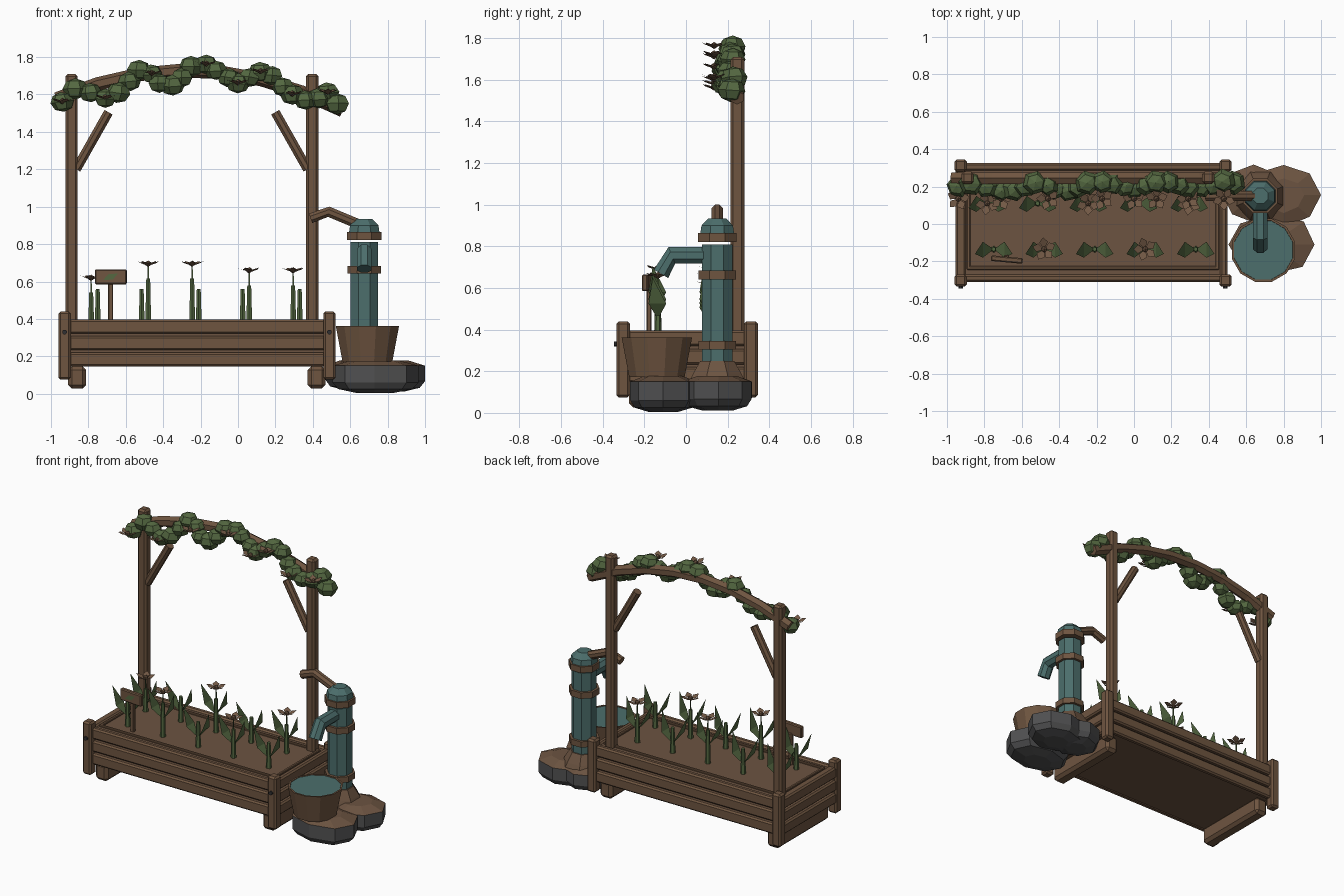
import bpy, bmesh, math, random
from mathutils import Vector, Matrix

random.seed(4)
cube = bpy.data.objects.get("Cube")
if cube:
    bpy.data.objects.remove(cube)


def material(name, *rgb):
    m = bpy.data.materials.new(name)
    m.use_nodes = True
    m.diffuse_color = (*rgb, 1)
    m.node_tree.nodes["Principled BSDF"].inputs["Base Color"].default_value = (*rgb, 1)
    return m


wood = material("wood brown", 0.157, 0.09, 0.051)
earth = material("earth brown", 0.15, 0.088, 0.053)
petal = material("petal brown", 0.17, 0.10, 0.06)
teal = material("teal paint", 0.072, 0.157, 0.15)
green = material("leaf green", 0.088, 0.138, 0.052)
stone = material("stone grey", 0.08, 0.08, 0.082)
iron = material("dark iron", 0.03, 0.03, 0.032)


def finish(name, bm, *mats):
    bmesh.ops.recalc_face_normals(bm, faces=bm.faces)
    me = bpy.data.meshes.new(name)
    bm.to_mesh(me)
    bm.free()
    for m in mats:
        me.materials.append(m)
    ob = bpy.data.objects.new(name, me)
    bpy.context.collection.objects.link(ob)
    return ob


def box(name, x, y, z, mat=wood, bevel=0.01):
    bm = bmesh.new()
    bmesh.ops.create_cube(bm, size=1)
    for v in bm.verts:
        v.co = Vector([(r[0] + r[1]) / 2 + c * (r[1] - r[0]) for r, c in zip((x, y, z), v.co)])
    if bevel:
        bmesh.ops.bevel(bm, geom=bm.edges[:], offset=bevel, segments=1, affect='EDGES')
    return finish(name, bm, mat)


def skin(name, rings, *mats):
    """Closed surface through rings of points."""
    bm = bmesh.new()
    rings = [[bm.verts.new(p) for p in ring] for ring in rings]
    n = len(rings[0])
    for a, b in zip(rings, rings[1:]):
        for i in range(n):
            j = (i + 1) % n
            bm.faces.new((a[i], a[j], b[j], b[i]))
    bm.faces.new(rings[0])
    bm.faces.new(rings[-1])
    return finish(name, bm, *mats)


def angles(n):
    return [(i + 0.5) * math.tau / n for i in range(n)]


def lathe(name, x, y, profile, mat, sides=8):
    return skin(name, [[(x + r * math.cos(a), y + r * math.sin(a), z) for a in angles(sides)]
                       for r, z in profile], mat)


def tube(name, points, normal, radius, mat, sides=8):
    """Mitred pipe along a path lying in the plane with the given normal."""
    pts, n, rings = [Vector(p) for p in points], Vector(normal), []
    for i, p in enumerate(pts):
        t = (pts[min(i + 1, len(pts) - 1)] - pts[max(i - 1, 0)]).normalized()
        step = (pts[max(i, 1)] - pts[max(i, 1) - 1]).normalized()
        side = t.cross(n) / t.dot(step)
        rings.append([p + radius * (n * math.cos(a) + side * math.sin(a)) for a in angles(sides)])
    return skin(name, rings, mat)


# Planter: planks, corner posts, bolts, runners
for i in range(3):
    z = (0.145 + i * 0.088, 0.22 + i * 0.088)
    box(f"front_plank_{i}", (-0.93, 0.49), (-0.31, -0.27), z)
    box(f"back_plank_{i}", (-0.93, 0.49), (0.285, 0.325), z)
    box(f"left_plank_{i}", (0.46, 0.5), (-0.29, 0.3), z)
    box(f"right_plank_{i}", (-0.955, -0.9), (-0.29, 0.3), z)
for x in (-0.927, 0.489):
    for y in (-0.302, 0.312):
        box("corner_post", (x - 0.033, x + 0.033), (y - 0.033, y + 0.033), (0.075, 0.44), bevel=0.012)
    tube("bolt", [(x, -0.346, 0.33), (x, -0.33, 0.33)], (1, 0, 0), 0.013, iron)
for x in (-0.86, 0.42):
    box("runner_foot", (x - 0.048, x + 0.048), (-0.275, 0.285), (0.027, 0.147), bevel=0.02)

# Soil bed with a narrow trim frame
box("soil", (-0.91, 0.47), (-0.28, 0.29), (0.15, 0.385), earth, 0)
for x in (-0.885, 0.445):
    box("side_trim", (x - 0.01, x + 0.01), (-0.24, 0.25), (0.37, 0.396), bevel=0.004)
for y in (-0.235, 0.245):
    box("long_trim", (-0.895, 0.455), (y - 0.01, y + 0.01), (0.37, 0.396), bevel=0.004)


# Arch: posts, braces, bowed beam
def arch(x):
    return 1.728 - 0.31 * (x + 0.27) ** 2


for x, s in ((-0.89, 1), (0.397, -1)):
    box("arch_post", (x - 0.033, x + 0.033), (0.214, 0.28), (0.15, 1.71), bevel=0.013)
    tube("arch_brace", [(x + s * 0.025, 0.245, 1.2), (x + s * 0.198, 0.245, 1.505)], (0, 1, 0), 0.027, wood)
xs = [-0.97 + i * 1.53 / 7 for i in range(8)]
tube("arch_beam", [(x, 0.245, arch(x)) for x in xs], (0, 1, 0), 0.036, wood, 6)


# Flowers: five broad petals round a small bud
def flower(name, centre, r):
    bm = bmesh.new()
    start = random.uniform(0, 1)
    for i in range(5):
        a = start + i * math.tau / 5
        pts = [(0, 0, -0.012), (0.7 * r, -0.55, 0.004), (r, 0, 0.014), (0.7 * r, 0.55, 0.004)]
        vs = [bm.verts.new(centre + Vector((d * math.cos(a + o), d * math.sin(a + o), z))) for d, o, z in pts]
        bm.faces.new((vs[0], vs[1], vs[2]))
        bm.faces.new((vs[0], vs[2], vs[3]))
    bmesh.ops.create_icosphere(bm, subdivisions=1, radius=0.017, matrix=Matrix.Translation(centre))
    finish(name, bm, petal)


# Foliage clumps (x, z) wandering along the beam, with blossoms in front of some
clumps = [(-.94, 1.56), (-.87, 1.63), (-.79, 1.61), (-.71, 1.58), (-.64, 1.61), (-.58, 1.67), (-.53, 1.73),
          (-.46, 1.71), (-.42, 1.66), (-.35, 1.65), (-.3, 1.69), (-.25, 1.75), (-.17, 1.76), (-.12, 1.73),
          (-.05, 1.69), (0, 1.66), (.06, 1.69), (.12, 1.72), (.18, 1.7), (.24, 1.64), (.29, 1.6),
          (.36, 1.57), (.43, 1.58), (.48, 1.61), (.53, 1.55)]
bm = bmesh.new()
for i, (x, z) in enumerate(clumps):
    turn = Matrix.Rotation(random.uniform(0, 6), 4, 'Z') @ Matrix.Rotation(random.uniform(-0.2, 0.2), 4, 'X')
    size = random.uniform(0.95, 1.08)
    shape = Matrix.Diagonal((0.064 * size, 0.062 * size, 0.053 * size, 1))
    y = 0.212 + 0.35 * (z - arch(x))
    bmesh.ops.create_uvsphere(bm, u_segments=6, v_segments=4, radius=1,
                              matrix=Matrix.Translation((x, y, z)) @ shape @ turn)
    if i in (0, 3, 7, 12, 15, 17, 20, 23):
        flower("arch_flower", Vector((x, 0.135, z + 0.005)), 0.062)
finish("arch_foliage", bm, green)


# Bedding plants: stem with one arching pointed leaf on each side
def plant(x, y, top):
    lathe("plant_stem", x, y, [(0.018, 0.38), (0.012, top)], green, 6)
    bm = bmesh.new()
    for s in (-1, 1):
        pts = [(0, 0, 0), (0.058, -0.045, 0.075), (0.058, 0.04, 0.075), (0.1, -0.025, 0.2)]
        vs = [bm.verts.new((x + s * d, y + w, top - 0.11 + h)) for d, w, h in pts]
        bm.faces.new((vs[0], vs[1], vs[2]))
        bm.faces.new((vs[1], vs[3], vs[2]))
    finish("plant_leaves", bm, green)


for i, z in enumerate((0.62, 0.695, 0.695, 0.66, 0.66)):
    for row, (dx, y) in enumerate(((0, -0.135), (-0.035, 0.11))):
        x = -0.75 + 0.27 * i + dx
        blooming = (i + row) % 2 == 1
        plant(x, y, z - 0.08 if blooming else 0.56)
        if blooming:
            lathe("flower_stalk", x, y, [(0.005, z - 0.09), (0.004, z)], green, 4)
            flower("bed_flower", Vector((x, y, z)), 0.064)

# Plant marker with a leaf emblem
box("marker_post", (-0.695, -0.667), (-0.19, -0.165), (0.38, 0.6), bevel=0.005)
board = box("marker_board", (-0.085, 0.085), (-0.015, 0.015), (-0.04, 0.04), bevel=0.006)
bm = bmesh.new()
bm.faces.new([bm.verts.new((x, -0.017, z)) for x, z in ((-0.04, -0.018), (0.012, -0.014), (0.04, 0.018), (-0.012, 0.014))])
emblem = finish("marker_leaf", bm, green)
for ob in (board, emblem):
    ob.location = (-0.68, -0.19, 0.625)
    ob.rotation_euler.z = -0.09


# Stone base: irregular steep-sided slabs with earth-coloured tops
def slab(name, x, y, rx, ry, low):
    n = 8
    wobble = [1] + [random.uniform(0.95, 1.07) for _ in range(n - 1)]
    profile = ((0.45, low), (0.86, low + 0.02), (1, low + 0.055), (1, 0.15), (0.55, 0.178))
    ob = skin(name, [[(x + rx * k * w * math.cos(i * math.tau / n),
                       y + ry * k * w * math.sin(i * math.tau / n), z) for i, w in enumerate(wobble)]
                     for k, z in profile], stone, earth)
    for f in ob.data.polygons:
        f.material_index = int(f.normal.z > 0.3)


slab("back_stone", 0.80, 0.155, 0.2, 0.165, 0.012)
slab("inner_stone", 0.64, 0.165, 0.165, 0.16, 0.02)
slab("front_stone", 0.73, -0.11, 0.235, 0.163, 0.005)

# Water pump
px, py = 0.675, 0.15
lathe("pump_foot", px, py, [(0.14, 0.16), (0.125, 0.19), (0.088, 0.25)], earth)
lathe("pump_column", px, py, [(0.08, 0.24), (0.08, 0.81)], teal)
lathe("lower_band", px, py, [(0.098, 0.305), (0.098, 0.345)], wood)
lathe("upper_band", px, py, [(0.098, 0.642), (0.098, 0.684)], wood)
lathe("head_band", px, py, [(0.1, 0.822), (0.1, 0.864)], wood)
lathe("pump_cap", px, py, [(0.088, 0.862), (0.082, 0.9), (0.045, 0.935)], teal)
tube("pump_spout", [(px, 0.1, 0.757), (px, -0.068, 0.757), (px, -0.12, 0.668)], (1, 0, 0), 0.043, teal)
tube("pump_handle", [(0.66, py, 0.9), (0.485, py, 0.973), (0.388, py, 0.938)], (0, 1, 0), 0.029, wood)

# Bucket with water
lathe("bucket", 0.692, -0.14, [(0.138, 0.172), (0.175, 0.362), (0.163, 0.362), (0.16, 0.35)], wood, 12)
lathe("water", 0.692, -0.14, [(0.16, 0.35), (0.163, 0.358)], teal, 12)
